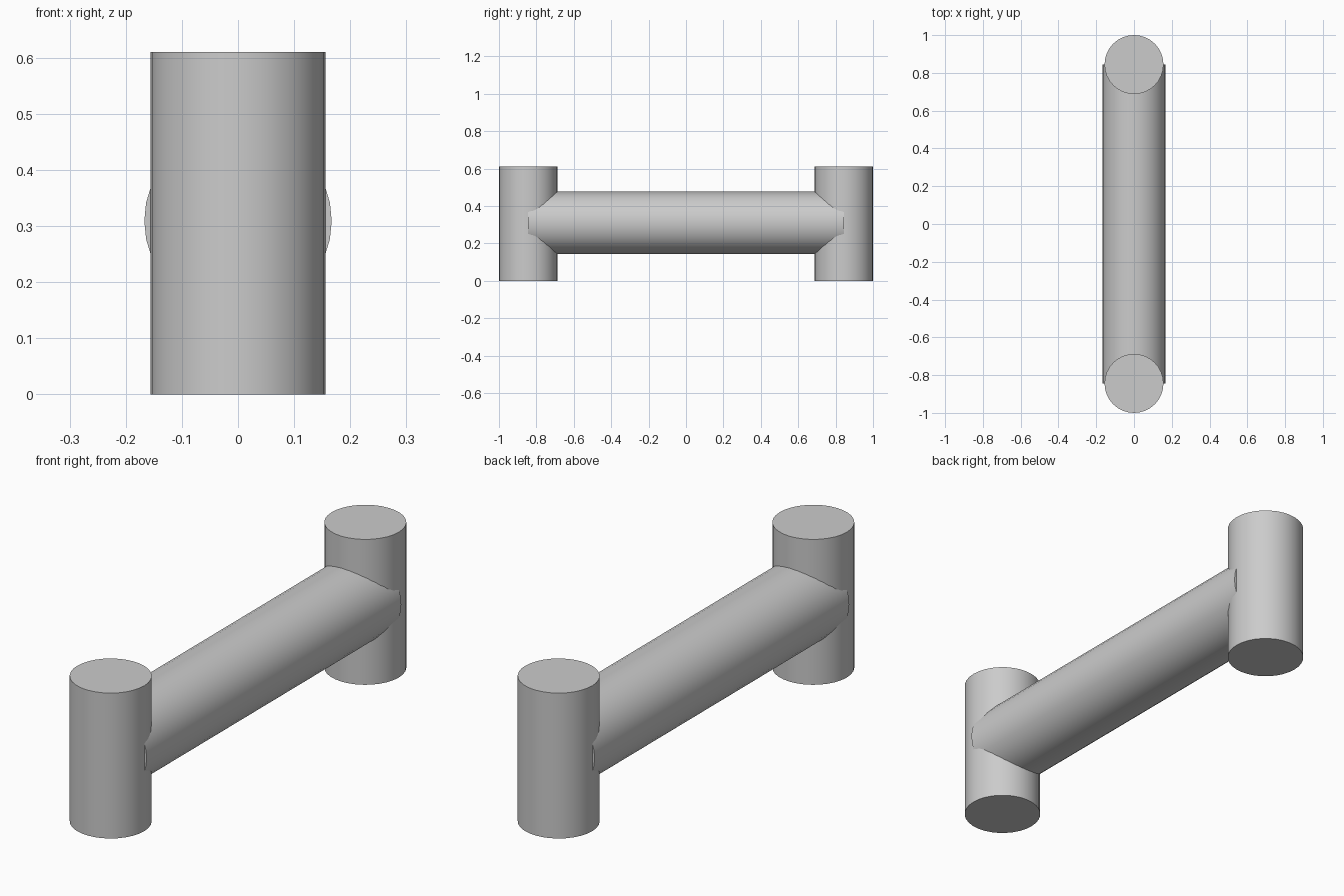
import bpy
import math

cube = bpy.data.objects.get("Cube")
if cube:
    bpy.data.objects.remove(cube, do_unlink=True)

HEIGHT = 0.61
POST_RADIUS = 0.156
POST_Y = 1 - POST_RADIUS
BAR_RADIUS = 0.167

# Single plain grey
grey = bpy.data.materials.new("plain grey")
grey.use_nodes = True
colour = (0.6, 0.6, 0.6, 1)
grey.diffuse_color = colour
grey.node_tree.nodes["Principled BSDF"].inputs["Base Color"].default_value = colour


def cylinder(name, radius, length, location, rotation=(0, 0, 0)):
    bpy.ops.mesh.primitive_cylinder_add(
        vertices=32, radius=radius, depth=length, location=location, rotation=rotation)
    obj = bpy.context.object
    obj.name = name
    obj.data.materials.append(grey)
    bpy.ops.object.shade_smooth_by_angle(angle=math.radians(30))
    return obj


# Upright posts at the front and back
for name, side in (("front_post", -1), ("back_post", 1)):
    cylinder(name, POST_RADIUS, HEIGHT, (0, side * POST_Y, HEIGHT / 2))

# Horizontal bar reaching the post centres
cylinder("cross_bar", BAR_RADIUS, 2 * POST_Y, (0, 0, 0.309), (math.pi / 2, 0, 0))
